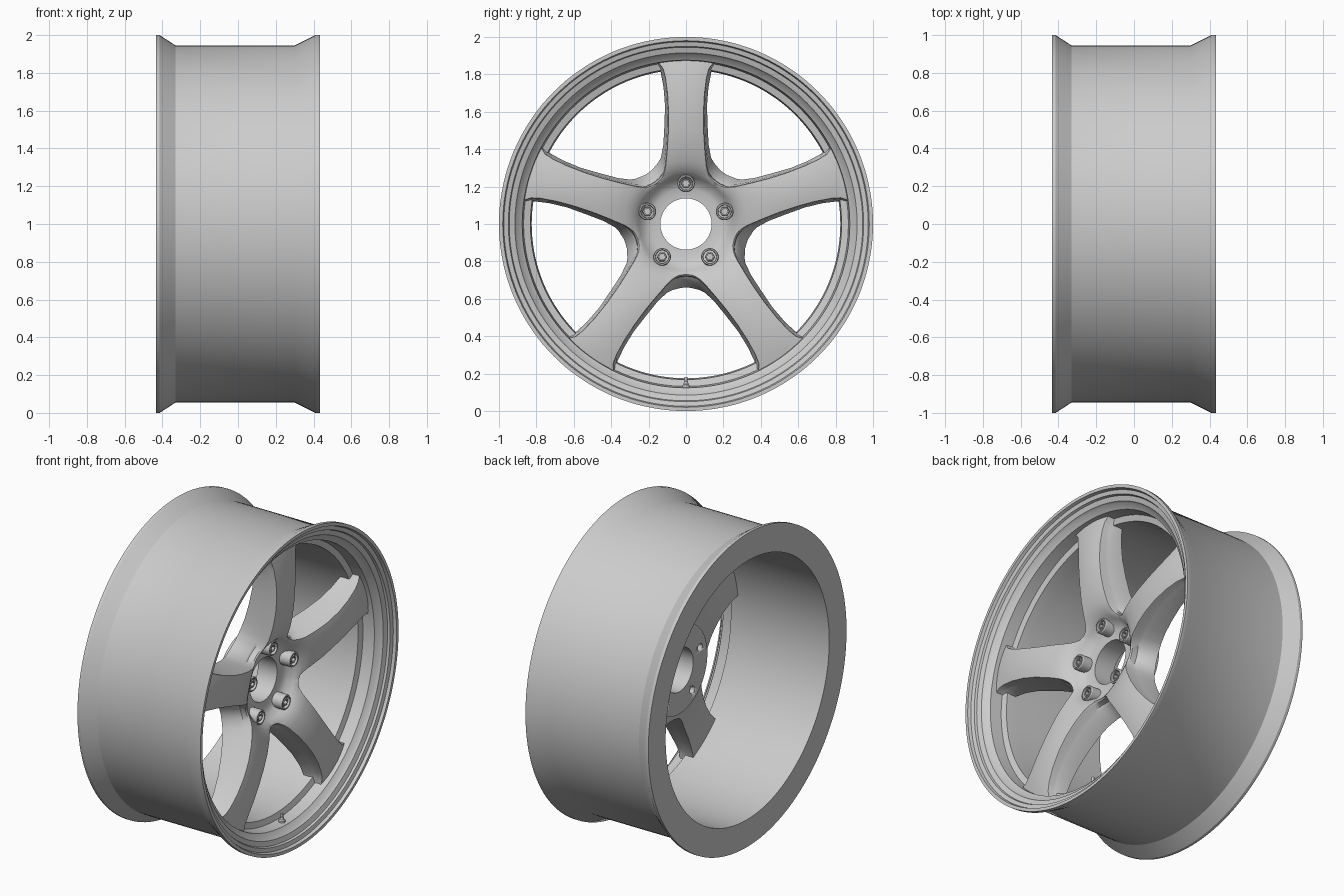
import bpy, bmesh
from math import sin, cos, pi, asin, radians
from mathutils import Vector

if "Cube" in bpy.data.objects:
    bpy.data.objects.remove(bpy.data.objects["Cube"])

C = Vector((0, 0, 1))


def finish(name, bm, angle=28):
    bmesh.ops.remove_doubles(bm, verts=bm.verts, dist=1e-5)
    bmesh.ops.recalc_face_normals(bm, faces=bm.faces)
    me = bpy.data.meshes.new(name)
    bm.to_mesh(me)
    bm.free()
    ob = bpy.data.objects.new(name, me)
    bpy.context.collection.objects.link(ob)
    bpy.ops.object.select_all(action='DESELECT')
    ob.select_set(True)
    bpy.context.view_layer.objects.active = ob
    bpy.ops.object.shade_smooth_by_angle(angle=radians(angle))
    return ob


def lathe(name, profile, segs, centre=C, closed=False, hex_below=0.0):
    """Revolve (x, r) points about the x axis; small radii may become hexagonal."""
    bm = bmesh.new()
    rings = []
    for x, r in profile:
        ring = []
        for k in range(segs):
            a = 2 * pi * k / segs
            q = r
            if r < hex_below:
                q = r * cos(pi / 6) / cos(a % (pi / 3) - pi / 6)
            ring.append(bm.verts.new(centre + Vector((x, q * cos(a), q * sin(a)))))
        rings.append(ring)
    pairs = list(zip(rings, rings[1:]))
    if closed:
        pairs.append((rings[-1], rings[0]))
    else:
        bm.faces.new(rings[0])
        bm.faces.new(rings[-1])
    for A, B in pairs:
        for k in range(segs):
            n = (k + 1) % segs
            bm.faces.new((A[k], A[n], B[n], B[k]))
    return finish(name, bm)


# Rim barrel with stepped front lip and flat rear flange
lathe("rim", [(-.434, 1), (-.415, 1), (-.33, .945), (.30, .945), (.41, 1), (.434, 1),
              (.434, .98), (.415, .974), (.409, .95), (.395, .945), (.385, .915),
              (.372, .908), (.35, .876), (.275, .868), (.265, .832), (.18, .825),
              (-.434, .825)], 144, closed=True)

# Hub and spokes: rows of front radius, half width, x, then the same for the back
# (width 0 means the row fills the whole 72 degree sector)
rows = [(.137, 0, .18, .137, 0, .045), (.19, 0, .182, .28, 0, .045),
        (.225, 0, .198, .286, 0, .09), (.25, 0, .232, .32, 0, .095),
        (.27, 0, .258, .34, 0, .1),
        (.274, .1356, .262, .342, .18, .101), (.284, .124, .272, .351, .1635, .103),
        (.306, .113, .287, .362, .147, .106), (.335, .107, .302, .38, .134, .112),
        (.41, .1, .325, .44, .121, .132), (.50, .094, .341, .53, .116, .157),
        (.60, .093, .349, .64, .112, .18), (.70, .098, .348, .74, .12, .196),
        (.79, .109, .34, .82, .135, .205), (.84, .122, .332, .85, .152, .208),
        (.88, .15, .324, .88, .17, .21)]
FULL = 4          # last full-sector row
N = 16            # divisions across a spoke
STEPS = [(.12, .05), (.16, .30), (.36, .36)]   # ledge in the spoke side


def row(bm, r, w, x, ang, crown=0.0):
    th = asin(w / r) if w else pi / 5
    out = []
    for j in range(N + 1):
        u = 2 * j / N - 1
        a = ang + u * th
        out.append(bm.verts.new(C + Vector((x - crown * u * u, r * cos(a), r * sin(a)))))
    return out


bm = bmesh.new()
for s in range(5):
    ang = pi / 2 + s * 2 * pi / 5
    F = [row(bm, a, b, c, ang, .01 if i > 3 else .003 * max(0, i - 1))
         for i, (a, b, c, d, e, f) in enumerate(rows)]
    B = [row(bm, d, e, f, ang) for a, b, c, d, e, f in rows]
    for G in (F, B):
        for P, Q in zip(G, G[1:]):
            for j in range(N):
                bm.faces.new((P[j], P[j + 1], Q[j + 1], Q[j]))
    for i in (0, -1):
        for j in range(N):
            bm.faces.new((F[i][j], F[i][j + 1], B[i][j + 1], B[i][j]))
    for j in (0, N):
        strips = []
        for P, Q in zip(F[FULL:], B[FULL:]):
            f, b = P[j], Q[j]
            mid = []
            for h, d in STEPS:
                p = f.co.lerp(b.co, h)
                p.x = f.co.x + (b.co.x - f.co.x) * d
                mid.append(bm.verts.new(p))
            strips.append([f] + mid + [b])
        for P, Q in zip(strips, strips[1:]):
            for k in range(len(P) - 1):
                bm.faces.new((P[k], P[k + 1], Q[k + 1], Q[k]))
        bm.faces.new(strips[-1])
spokes = finish("hub_and_spokes", bm, 35)

# Bolt holes from the back, raised bolt sleeves and hexagonal nuts inside them
for k in range(5):
    a = pi / 2 + k * 2 * pi / 5
    c = C + Vector((0, .217 * cos(a), .217 * sin(a)))
    cut = lathe("bolt_cutter", [(-.05, .023), (.14, .023)], 32, c)
    cut.hide_render = True
    m = spokes.modifiers.new("hole", 'BOOLEAN')
    m.object = cut
    m.solver = 'EXACT'
    bpy.context.view_layer.objects.active = spokes
    bpy.ops.object.modifier_apply(modifier=m.name)
    bpy.data.objects.remove(cut)
    lathe("bolt_sleeve", [(.16, .047), (.246, .047), (.252, .043), (.252, .036),
                          (.20, .034), (.16, .034)], 36, c, closed=True)
    lathe("lug_nut", [(.16, .0275), (.242, .0275), (.247, .024), (.247, .017), (.225, .017)],
          36, c, hex_below=.028)

# Valve stem pointing inwards from the bottom of the barrel
valve = lathe("valve_stem", [(0, .02), (.012, .02), (.018, .013), (.032, .011),
                             (.034, .008), (.055, .008)], 20, Vector((0, 0, 0)))
valve.rotation_euler = (0, -pi / 2, 0)
valve.location = (.31, 0, .126)
